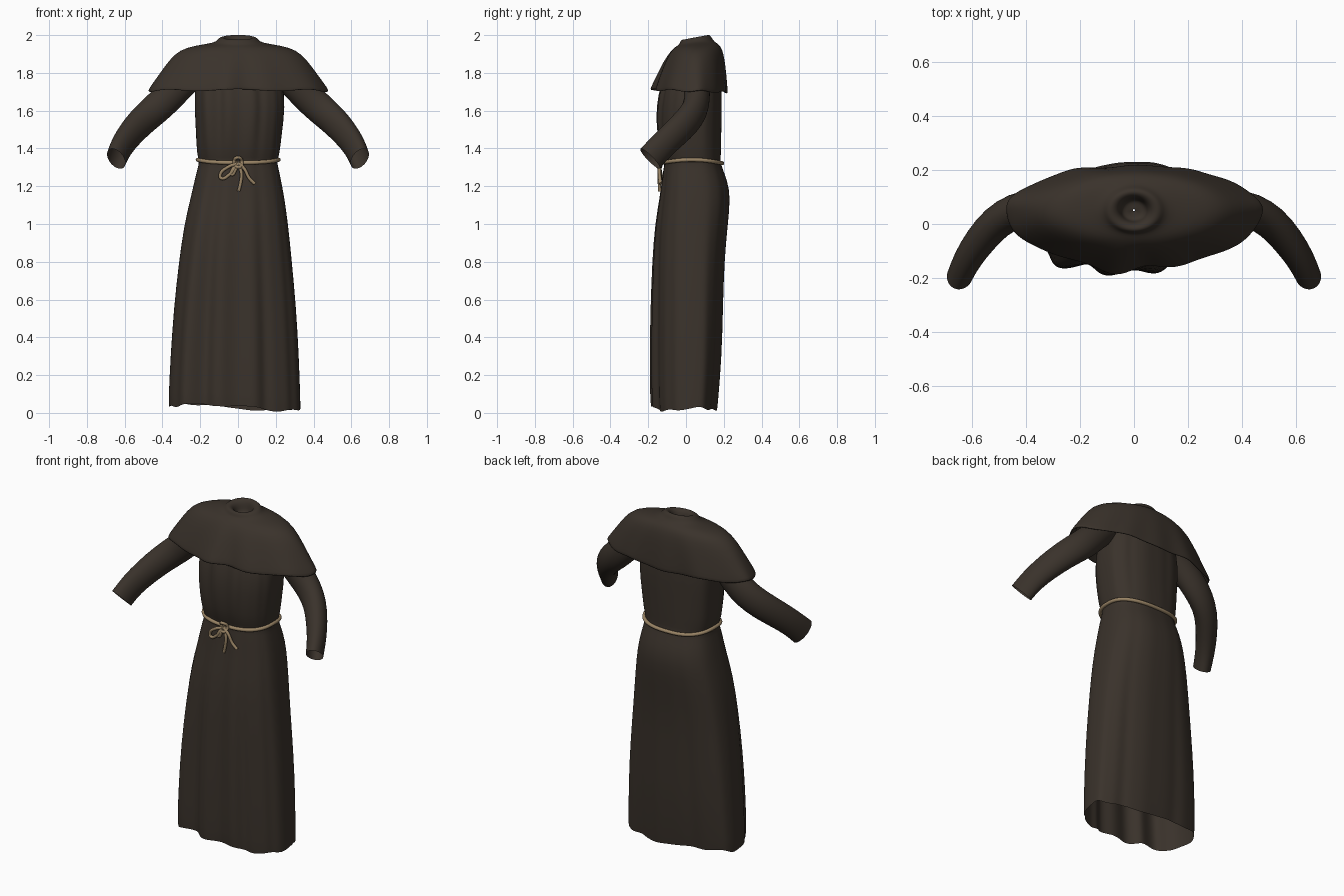
import bpy, bmesh, math
from mathutils import Vector

if "Cube" in bpy.data.objects:
    bpy.data.objects.remove(bpy.data.objects["Cube"], do_unlink=True)


def material(name, rgb):
    m = bpy.data.materials.new(name)
    m.use_nodes = True
    m.diffuse_color = (*rgb, 1)
    m.node_tree.nodes["Principled BSDF"].inputs["Base Color"].default_value = (*rgb, 1)
    return m


CLOTH = material("dark brown wool", (0.042, 0.032, 0.024))
ROPE = material("tan rope", (0.32, 0.23, 0.13))
SEGS = 96


def spow(v, e):
    return math.copysign(abs(v) ** e, v)


def bumps(t, folds):
    """Sum of soft vertical folds given as (angle in degrees, depth, width)."""
    deg = math.degrees(t)
    return sum(a * math.exp(-(((deg - c + 180) % 360 - 180) / w) ** 2) for c, a, w in folds)


def ring(z, x0, x1, y0, y1, ymid, e, fold=None):
    """Rounded-box cross-section with an off-centre widest line."""
    pts = []
    for i in range(SEGS):
        t = math.tau * (i + 0.5) / SEGS
        c, s = spow(math.cos(t), e), spow(math.sin(t), e)
        p = Vector(((x0 + x1) / 2 + (x1 - x0) / 2 * c,
                    ymid + s * (y1 - ymid if s > 0 else ymid - y0), z))
        if fold:
            p += fold(t, z, Vector((c, s, 0)).normalized())
        pts.append(p)
    return pts


def loft(name, rings):
    bm = bmesh.new()
    rows = [[bm.verts.new(p) for p in r] for r in rings]
    for a, b in zip(rows, rows[1:]):
        n = len(a)
        for j in range(n):
            k = (j + 1) % n
            bm.faces.new((a[j], a[k], b[k], b[j])).smooth = True
    bmesh.ops.recalc_face_normals(bm, faces=bm.faces)
    me = bpy.data.meshes.new(name)
    bm.to_mesh(me)
    bm.free()
    me.materials.append(CLOTH)
    ob = bpy.data.objects.new(name, me)
    bpy.context.collection.objects.link(ob)
    sub = ob.modifiers.new("smooth", "SUBSURF")
    sub.levels = sub.render_levels = 1


def cord(name, pts, radius, cyclic=False):
    cu = bpy.data.curves.new(name, "CURVE")
    cu.dimensions = "3D"
    cu.bevel_depth = radius
    cu.bevel_resolution = 4
    cu.use_fill_caps = True
    cu.resolution_u = 6
    sp = cu.splines.new("BEZIER")
    sp.bezier_points.add(len(pts) - 1)
    for bp, p in zip(sp.bezier_points, pts):
        bp.co = p
        bp.handle_left_type = bp.handle_right_type = "AUTO"
    sp.use_cyclic_u = cyclic
    cu.materials.append(ROPE)
    bpy.context.collection.objects.link(bpy.data.objects.new(name, cu))


# Robe
FOLDS = [(-130, .032, 11), (-113, -.022, 8), (-99, .020, 8), (-89, -.014, 4),
         (-78, .012, 7), (-66, -.018, 7), (-50, -.012, 12), (-30, -.010, 8),
         (20, .008, 10), (55, -.010, 8), (80, .006, 9), (108, -.008, 8), (150, .008, 12)]


def robe_fold(t, z, out):
    if z < 1.33:
        amount = 0.15 + 0.85 * min(1, (1.33 - z) / 0.9)
    else:
        amount = 0.15 + 0.4 * min(1, (z - 1.33) / 0.2)
    off = out * bumps(t, FOLDS) * amount
    if z < 0.1:  # uneven hem
        off.z = -0.014 * math.cos(t) + 0.01 * math.sin(3 * t + 1) + 0.006 * math.sin(8 * t)
    return off


ROBE = [  # height, right, left, front, back
    (.03, -.365, .33, -.17, .16), (.07, -.368, .33, -.175, .165), (.3, -.357, .322, -.178, .185),
    (.55, -.34, .308, -.175, .192), (.8, -.313, .285, -.17, .2), (1.0, -.284, .265, -.158, .22),
    (1.14, -.25, .245, -.135, .235), (1.23, -.23, .228, -.125, .218), (1.3, -.212, .213, -.116, .19),
    (1.33, -.204, .206, -.11, .182), (1.37, -.218, .22, -.13, .184), (1.48, -.222, .232, -.148, .185),
    (1.62, -.23, .25, -.152, .188), (1.75, -.23, .238, -.125, .185), (1.88, -.18, .18, -.06, .16)]
loft("robe", [ring(*r, .03, .78, robe_fold) for r in ROBE])


# Shoulder cape with turned-under hem and rolled collar, closed inside the neck
CAPE_FOLDS = [(-98, .034, 8), (-84, -.01, 6), (-70, .008, 8), (-118, -.006, 8),
              (65, .012, 9), (115, .012, 9), (90, .006, 8)]


def cape_fold(t, z, out):
    k = max(0, min(1, (1.93 - z) / 0.23))
    off = out * (bumps(t, CAPE_FOLDS) + 0.003 * math.sin(9 * t + 1)) * k
    if z < 1.75:
        off.z = 0.005 * math.sin(7 * t) - 0.006 * math.sin(t)
    if z > 1.9:
        off.z += 0.05 * (math.sin(t) - 1) * (z - 1.9) / 0.4
    return off


CAPE = [  # height, half width, front, back
    (1.74, .435, -.13, .19), (1.705, .464, -.15, .2), (1.7, .477, -.162, .212), (1.712, .477, -.162, .214),
    (1.78, .427, -.142, .21), (1.87, .364, -.108, .203), (1.925, .308, -.078, .192),
    (1.95, .23, -.056, .174), (1.962, .15, -.04, .155), (1.974, .115, -.033, .142),
    (1.995, .102, -.028, .132), (2.004, .085, -.018, .12), (1.994, .062, .0, .103),
    (1.965, .05, .008, .095), (1.935, .046, .012, .092), (1.925, .03, .025, .08), (1.924, .004, .048, .056)]
loft("shoulder_cape", [ring(z, -w, w, f, b, .05, 1, cape_fold) for z, w, f, b in CAPE])

# Sleeves: centre line, half width and half height, open at the cuff
SLEEVE = [(.2, .05, 1.82, .065, .07), (.29, .055, 1.752, .07, .08), (.37, .06, 1.67, .07, .084),
          (.44, .05, 1.605, .068, .084), (.51, .01, 1.545, .064, .082), (.57, -.06, 1.478, .06, .078),
          (.618, -.13, 1.412, .053, .074), (.645, -.19, 1.346, .048, .076)]


def sleeve_rings(side):
    centres = [Vector((side * x, y, z)) for x, y, z, w, h in SLEEVE]
    rings = []
    for i, (c, (*xyz, w, h)) in enumerate(zip(centres, SLEEVE)):
        along = (centres[min(i + 1, len(centres) - 1)] - centres[max(i - 1, 0)]).normalized()
        across = along.cross(Vector((0, 0, 1))).normalized()
        up = across.cross(along)
        rings.append([c + across * w * math.cos(a) + up * h * math.sin(a)
                      for a in (math.tau * k / 24 for k in range(24))])
    return rings


for side, name in ((1, "left_sleeve"), (-1, "right_sleeve")):
    loft(name, sleeve_rings(side))

# Rope belt resting on the waist, higher at the sides
waist = ring(1.33, -.213, .215, -.119, .192, .03, .78)[::3]
for p in waist:
    p.z = 1.34 - 0.018 * abs((p.y - .03) / .16) ** 2
cord("rope_belt", waist, .0105, cyclic=True)

# Bow knot: wrap, two loops and two tails
Y = -.129
CORDS = {
    "knot_wrap": [(-.02, Y, 1.33), (.0, Y - .018, 1.352), (.02, Y, 1.33), (.004, Y - .018, 1.3)],
    "bow_loop": [(.0, Y - .008, 1.32), (-.05, Y - .012, 1.303), (-.095, Y - .004, 1.258), (-.088, Y - .004, 1.242),
                 (-.05, Y - .008, 1.258), (.0, Y - .012, 1.318)],
    "short_loop": [(.0, Y, 1.325), (-.03, Y - .01, 1.285), (-.035, Y - .008, 1.262), (-.012, Y - .012, 1.29),
                   (.006, Y - .008, 1.325)],
    "left_tail": [(.0, Y - .008, 1.325), (.035, Y - .012, 1.29), (.058, Y - .01, 1.245), (.088, Y - .006, 1.213)],
    "right_tail": [(.0, Y - .008, 1.32), (.018, Y - .012, 1.27), (.014, Y - .012, 1.22), (.003, Y - .01, 1.174)],
}
for name, pts in CORDS.items():
    cord(name, pts, .009, cyclic=name == "knot_wrap")
